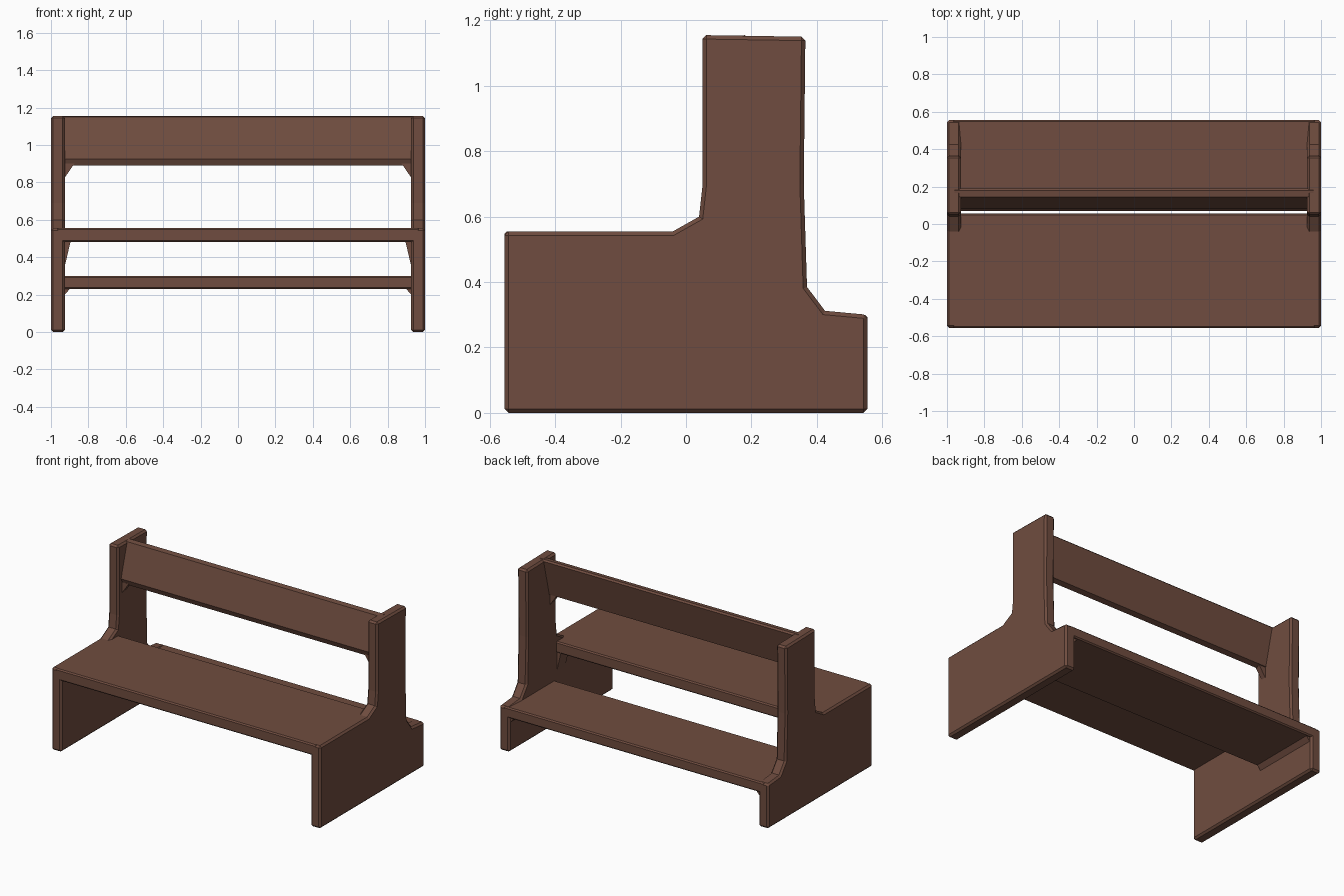
import bpy, bmesh, math
from mathutils import Vector

if "Cube" in bpy.data.objects:
    bpy.data.objects.remove(bpy.data.objects["Cube"])

wood = bpy.data.materials.new("dark brown wood")
wood.diffuse_color = (0.16, 0.073, 0.05, 1.0)
wood.use_nodes = True
wood.node_tree.nodes["Principled BSDF"].inputs["Base Color"].default_value = wood.diffuse_color


def prism(name, points, offset, depth, bevel=0.0):
    """Extrude a closed 3D outline along an offset vector, with small chamfers."""
    bm = bmesh.new()
    face = bm.faces.new([bm.verts.new(p) for p in points])
    ext = bmesh.ops.extrude_face_region(bm, geom=[face])
    moved = [v for v in ext["geom"] if isinstance(v, bmesh.types.BMVert)]
    bmesh.ops.translate(bm, verts=moved, vec=Vector(offset) * depth)
    bmesh.ops.recalc_face_normals(bm, faces=bm.faces[:])
    mesh = bpy.data.meshes.new(name)
    bm.to_mesh(mesh)
    bm.free()
    mesh.materials.append(wood)
    obj = bpy.data.objects.new(name, mesh)
    bpy.context.collection.objects.link(obj)
    if bevel:
        mod = obj.modifiers.new("chamfer", 'BEVEL')
        mod.width = bevel
        mod.segments = 1
        mod.limit_method = 'ANGLE'
        mod.angle_limit = math.radians(55)
    return obj


def board(name, outline, half_x, bevel):
    """Board running across the bench from a (y, z) cross-section."""
    return prism(name, [(-half_x, y, z) for y, z in outline], (1, 0, 0), 2 * half_x, bevel)


# End panels: low seat side, tall back post and kneeler step in one outline
panel = [(-0.555, 0), (0.555, 0), (0.555, 0.30), (0.425, 0.312), (0.37, 0.385),
         (0.36, 0.70), (0.365, 1.15), (0.05, 1.155), (0.05, 0.69), (0.04, 0.60),
         (-0.04, 0.555), (-0.555, 0.555)]
for side, sx in (("left", -1), ("right", 1)):
    prism(side + "_end_panel", [(sx * 0.925, y, z) for y, z in panel],
          (sx, 0, 0), 0.075, 0.012)
    # Corner braces under the back rail, the seat and the kneeler
    for label, z, drop, run, y0, y1 in (("rail", 0.90, 0.08, 0.05, 0.09, 0.125),
                                        ("seat", 0.485, 0.15, 0.03, -0.04, 0.05),
                                        ("kneeler", 0.235, 0.04, 0.03, 0.08, 0.54)):
        tri = [(sx * 0.93, y0, z), (sx * (0.925 - run), y0, z), (sx * 0.93, y0, z - drop)]
        prism(f"{side}_{label}_brace", tri, (0, 1, 0), y1 - y0)

# Seat board
board("seat", [(-0.555, 0.48), (0.055, 0.48), (0.055, 0.555), (-0.555, 0.555)], 0.97, 0.008)

# Kneeler board at the back
board("kneeler", [(0.07, 0.23), (0.555, 0.23), (0.555, 0.30), (0.07, 0.30)], 0.97, 0.008)

# Back rail, leaning backwards
board("back_rail", [(0.08, 0.925), (0.095, 0.89), (0.13, 0.90), (0.19, 1.145),
                    (0.18, 1.155), (0.145, 1.15)], 0.96, 0.0)
